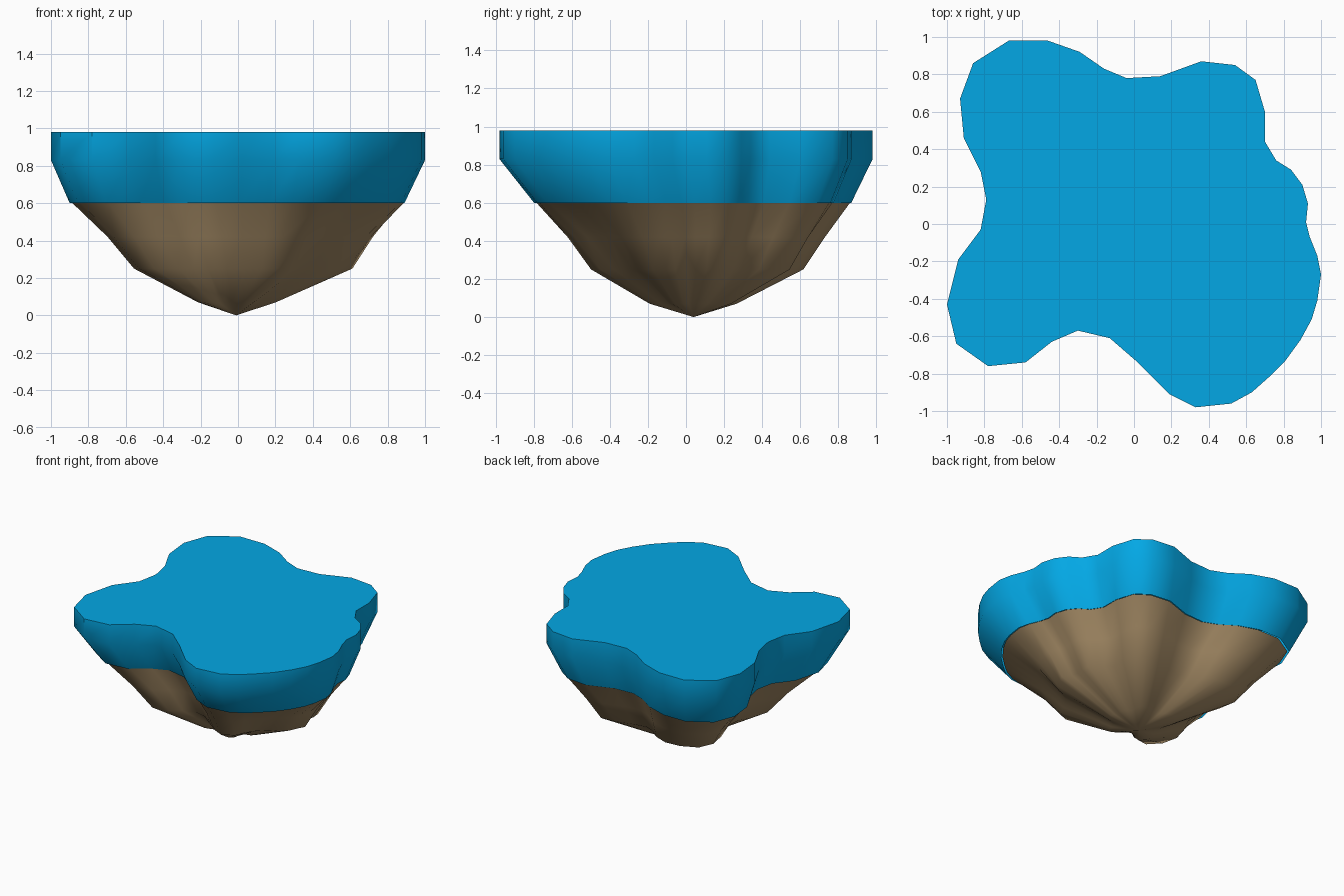
import bpy, bmesh, math, random

if "Cube" in bpy.data.objects:
    bpy.data.objects.remove(bpy.data.objects["Cube"])

random.seed(4)

# wavy outline of the island, counter-clockwise seen from above
OUTLINE = [
    (-.67, .98), (-.46, .98), (-.29, .92), (-.16, .83), (-.04, .78), (.14, .79),
    (.36, .87), (.54, .85), (.65, .77), (.70, .60), (.70, .44), (.76, .34),
    (.84, .29), (.90, .21), (.93, .11), (.92, .01), (.94, -.07), (.98, -.17),
    (1.0, -.27), (.98, -.41), (.95, -.51), (.89, -.62), (.81, -.73), (.72, -.82),
    (.63, -.90), (.52, -.96), (.33, -.98), (.19, -.91), (.02, -.74), (-.13, -.61),
    (-.30, -.57), (-.44, -.63), (-.58, -.74), (-.78, -.76), (-.95, -.64),
    (-1.0, -.43), (-.94, -.19), (-.82, -.03), (-.79, .13), (-.82, .28),
    (-.91, .46), (-.93, .67), (-.86, .86)][::-1]

# radial ridges of the rock: slight roughness plus a hollow under the front right lobe
RIDGES = []
for x, y in OUTLINE:
    a = math.degrees(math.atan2(y, x))
    RIDGES.append(random.uniform(0, .07) + .24 * math.exp(-((a + 44) / 17) ** 2))


def material(name, rgb):
    m = bpy.data.materials.new(name)
    m.diffuse_color = (*rgb, 1)
    m.use_nodes = True
    m.node_tree.nodes["Principled BSDF"].inputs["Base Color"].default_value = m.diffuse_color
    return m


def shell(name, levels, mat, cap=False, tip=None):
    """Skin scaled outlines; levels = (z, x scale, y scale, x shift, y shift, ridge depth), low to high."""
    bm = bmesh.new()
    rings = []
    for z, sx, sy, dx, dy, depth in levels:
        rings.append([bm.verts.new((x * sx * (1 - r * depth) + dx, y * sy * (1 - r * depth) + dy, z))
                      for (x, y), r in zip(OUTLINE, RIDGES)])
    n = len(OUTLINE)
    for low, high in zip(rings, rings[1:]):
        for i in range(n):
            j = (i + 1) % n
            bm.faces.new((low[i], low[j], high[j], high[i]))
    if cap:
        bm.faces.new(rings[-1])
    if tip:
        t = bm.verts.new(tip)
        for i in range(n):
            bm.faces.new((t, rings[0][(i + 1) % n], rings[0][i]))
    me = bpy.data.meshes.new(name)
    bm.to_mesh(me)
    bm.free()
    me.materials.append(mat)
    ob = bpy.data.objects.new(name, me)
    bpy.context.collection.objects.link(ob)
    bpy.ops.object.select_all(action='DESELECT')
    ob.select_set(True)
    bpy.context.view_layer.objects.active = ob
    bpy.ops.object.shade_smooth_by_angle(angle=math.radians(40))
    return ob


blue = material("blue", (.001, .39, .78))
brown = material("brown", (.37, .255, .13))

# flat-topped blue layer
shell("top_layer", [(.60, .895, .85, -.005, .035, 0), (.83, 1, 1, 0, 0, 0), (.98, 1, 1, 0, 0, 0)],
      blue, cap=True)

# tapering rock underside
shell("rock_base", [(.07, .22, .25, -.01, .03, 1.3), (.25, .61, .60, .02, .045, 1),
                    (.42, .73, .71, .01, .045, .55), (.60, .885, .84, 0, .038, 0)],
      brown, tip=(-.01, .04, 0))
